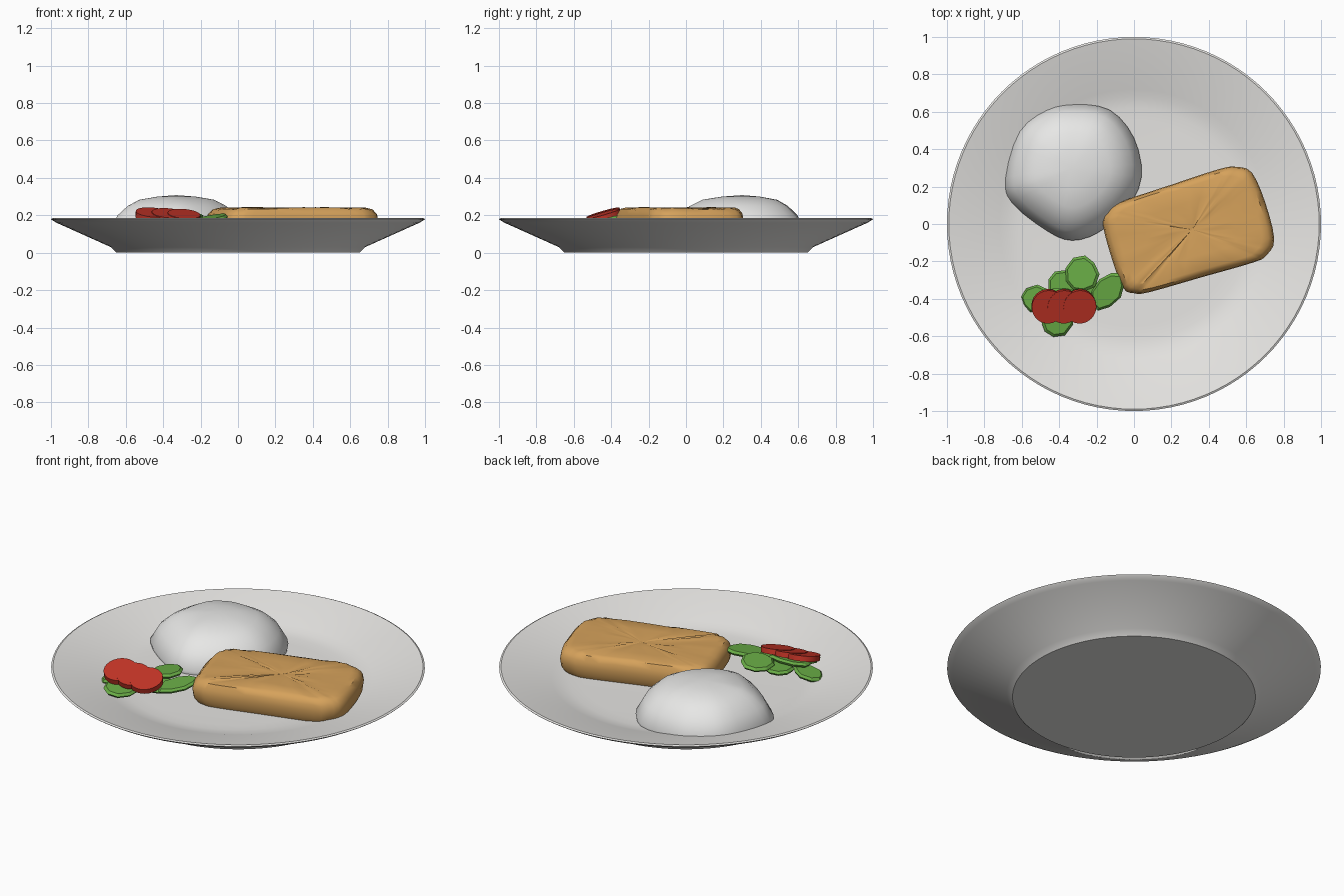
import bpy, bmesh, math, random
from mathutils import Vector, Euler

random.seed(4)
cube = bpy.data.objects.get("Cube")
if cube:
    bpy.data.objects.remove(cube)


def material(name, rgb):
    m = bpy.data.materials.new(name)
    m.use_nodes = True
    col = (*rgb, 1)
    m.diffuse_color = col
    bsdf = next(n for n in m.node_tree.nodes if n.type == 'BSDF_PRINCIPLED')
    bsdf.inputs["Base Color"].default_value = col
    return m


porcelain = material("warm_white", (0.80, 0.79, 0.77))
rice_white = material("rice_white", (0.80, 0.80, 0.79))
golden = material("golden_crust", (0.67, 0.36, 0.105))
leaf_green = material("leaf_green", (0.14, 0.41, 0.06))
tomato_red = material("tomato_red", (0.55, 0.035, 0.02))


def ellipse(sides, rx=1, ry=1, jitter=0):
    pts = []
    for i in range(sides):
        a = math.tau * i / sides
        k = 1 + random.uniform(-jitter, jitter)
        pts.append((rx * k * math.cos(a), ry * k * math.sin(a)))
    return pts


def smooth_loop(pts, per):
    """Closed Catmull-Rom resampling of a 2D outline."""
    out, n = [], len(pts)
    for i in range(n):
        p0, p1, p2, p3 = (Vector(pts[(i + k) % n]) for k in (-1, 0, 1, 2))
        for j in range(per):
            t = j / per
            out.append(0.5 * (2 * p1 + (p2 - p0) * t
                              + (2 * p0 - 5 * p1 + 4 * p2 - p3) * t * t
                              + (3 * p1 - p0 - 3 * p2 + p3) * t ** 3))
    return out


def loft(name, outline, rings, mat, center=(0, 0), peak=None, creases=0, smooth=None):
    """Stack scaled copies of an outline, given as (scale, z), and skin them."""
    bm = bmesh.new()
    c = Vector(center)
    loops = []
    for s, z in rings:
        loop = []
        for p in outline:
            q = c + (Vector(p) - c) * s
            dz = random.uniform(-creases, creases) if z > 0.2 else 0
            loop.append(bm.verts.new((q.x, q.y, z + dz)))
        loops.append(loop)
    n = len(outline)
    for a, b in zip(loops, loops[1:]):
        for i in range(n):
            j = (i + 1) % n
            bm.faces.new((a[i], a[j], b[j], b[i]))
    bm.faces.new(loops[0][::-1])
    if peak is None:
        bm.faces.new(loops[-1])
    else:
        top = bm.verts.new((c.x, c.y, peak))
        for i in range(n):
            bm.faces.new((loops[-1][i], loops[-1][(i + 1) % n], top))
    bmesh.ops.recalc_face_normals(bm, faces=bm.faces[:])
    me = bpy.data.meshes.new(name)
    bm.to_mesh(me)
    bm.free()
    me.materials.append(mat)
    ob = bpy.data.objects.new(name, me)
    bpy.context.collection.objects.link(ob)
    if smooth:
        bpy.ops.object.select_all(action='DESELECT')
        ob.select_set(True)
        bpy.context.view_layer.objects.active = ob
        bpy.ops.object.shade_smooth_by_angle(angle=math.radians(smooth))
    return ob


def place(ob, loc, tilt=(0, 0), turn=0):
    ob.location = loc
    ob.rotation_euler = Euler([math.radians(v) for v in (*tilt, turn)])


# Plate: foot, flared underside, rolled rim, sloped inside and flat floor
loft("plate", ellipse(96),
     [(0.65, 0), (0.68, 0.03), (0.97, 0.16), (0.995, 0.175), (1, 0.18), (0.99, 0.185),
      (0.96, 0.178), (0.72, 0.12), (0.68, 0.107), (0.62, 0.10), (0.55, 0.097)],
     porcelain, smooth=35)

# Rice mound: lumpy rounded dome
rice_outline = [(0.04, 0.25), (0, 0.46), (-0.13, 0.61), (-0.32, 0.64), (-0.47, 0.615),
                (-0.62, 0.5), (-0.69, 0.25), (-0.65, 0.11), (-0.46, -0.04),
                (-0.33, -0.088), (-0.19, -0.045), (-0.04, 0.08)]
loft("rice_mound", smooth_loop(rice_outline, 3),
     [(0.99, 0.095), (1, 0.115), (0.87, 0.20), (0.72, 0.25), (0.55, 0.283), (0.28, 0.30)],
     rice_white, center=(-0.33, 0.3), peak=0.308, smooth=50)

# Breaded fillet: rounded slab with a shallow fan of creases on top
fillet_outline = [(-0.165, -0.01), (-0.15, 0.06), (-0.08, 0.115), (0.2, 0.21), (0.46, 0.295),
                  (0.55, 0.305), (0.63, 0.275), (0.7, 0.12), (0.75, -0.08),
                  (0.71, -0.165), (0.64, -0.205), (0.36, -0.285), (0.08, -0.365),
                  (0, -0.37), (-0.06, -0.34), (-0.12, -0.18)]
loft("breaded_fillet", smooth_loop(fillet_outline, 3),
     [(0.94, 0.10), (0.985, 0.125), (1, 0.17), (0.985, 0.205), (0.93, 0.231),
      (0.85, 0.239), (0.55, 0.24), (0.25, 0.239)],
     golden, center=(0.31, -0.03), peak=0.236, creases=0.004, smooth=40)

# Salad leaves: x, y, z, half length, half width, turn, tilt
leaves = [(-0.52, -0.40, 0.135, 0.09, 0.07, 10, (0, -14)),
          (-0.41, -0.51, 0.145, 0.10, 0.085, 60, (8, 0)),
          (-0.38, -0.33, 0.155, 0.09, 0.08, 120, (0, 0)),
          (-0.28, -0.27, 0.185, 0.10, 0.09, 80, (-8, 0)),
          (-0.14, -0.36, 0.18, 0.12, 0.075, 50, (0, -10)),
          (-0.24, -0.39, 0.16, 0.12, 0.08, 15, (5, 0)),
          (-0.39, -0.42, 0.17, 0.13, 0.08, 0, (12, 0))]
for i, (x, y, z, rx, ry, turn, tilt) in enumerate(leaves):
    leaf = loft(f"salad_leaf_{i + 1}", ellipse(9, rx, ry, 0.08),
                [(0.9, -0.012), (1, 0), (0.85, 0.012)], leaf_green)
    place(leaf, (x, y, z), tilt, turn)

# Tomato slices: overlapping tilted discs
for i in range(3):
    slice_ob = loft(f"tomato_slice_{i + 1}", ellipse(24, 0.088, 0.092),
                    [(1, -0.015), (1, 0.015)], tomato_red, smooth=35)
    place(slice_ob, (-0.46 + 0.085 * i, -0.44, 0.202 - 0.004 * i), (16, 5))
